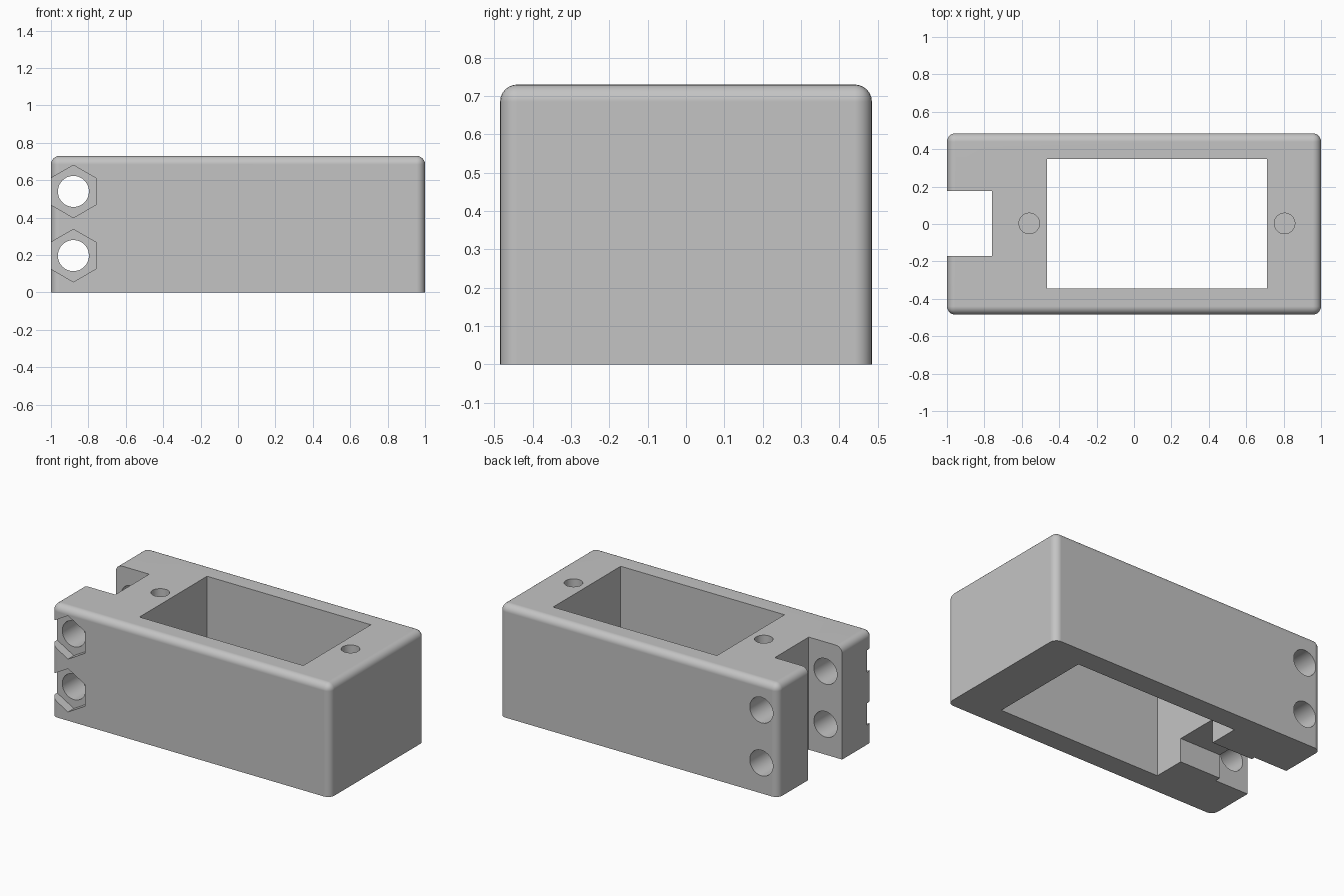
import bpy, bmesh, math
from mathutils import Matrix, Vector

if "Cube" in bpy.data.objects:
    bpy.data.objects.remove(bpy.data.objects["Cube"])

H, HALF_Y = 0.73, 0.485

grey = bpy.data.materials.new("plain grey")
grey.diffuse_color = (0.55, 0.55, 0.55, 1)
grey.use_nodes = True
grey.node_tree.nodes["Principled BSDF"].inputs["Base Color"].default_value = grey.diffuse_color


def make_object(name, bm):
    mesh = bpy.data.meshes.new(name)
    bm.to_mesh(mesh)
    bm.free()
    obj = bpy.data.objects.new(name, mesh)
    bpy.context.collection.objects.link(obj)
    return obj


def box(name, lo, hi, fillet=0):
    bm = bmesh.new()
    lo, hi = Vector(lo), Vector(hi)
    mat = Matrix.Translation((lo + hi) / 2) @ Matrix.Diagonal((*(hi - lo), 1))
    bmesh.ops.create_cube(bm, size=1, matrix=mat)
    if fillet:
        # round every edge except those around the base
        edges = [e for e in bm.edges if max(v.co.z for v in e.verts) > lo.z + 0.01]
        bmesh.ops.bevel(bm, geom=edges, offset=fillet, segments=6,
                        profile=0.5, affect='EDGES')
    return make_object(name, bm)


def prism(name, centre, radius, depth, sides, along_y=False):
    bm = bmesh.new()
    mat = Matrix.Translation(centre)
    if along_y:
        # first corner points up
        mat = mat @ Matrix.Rotation(math.pi / 2, 4, 'X') @ Matrix.Rotation(math.pi / 2, 4, 'Z')
    bmesh.ops.create_cone(bm, cap_ends=True, segments=sides, radius1=radius,
                          radius2=radius, depth=depth, matrix=mat)
    # make sure one corner sits on the vertical axis
    if along_y and sides == 6:
        top = max(v.co.z for v in bm.verts) - centre[2]
        if top < radius * 0.95:
            bmesh.ops.rotate(bm, verts=bm.verts, cent=centre,
                             matrix=Matrix.Rotation(math.pi / 6, 3, 'Y'))
    return make_object(name, bm)


# Rounded block
body = box("housing", (-1, -HALF_Y, 0), (1, HALF_Y, H), fillet=0.045)

# Main opening, end slot and cable channel under the bridge
cutters = [
    box("window_cutter", (-0.465, -0.345, -0.1), (0.71, 0.347, 1)),
    box("slot_cutter", (-1.2, -0.172, -0.1), (-0.76, 0.176, 1)),
    box("channel_cutter", (-0.9, -0.135, -0.1), (-0.4, 0.152, 0.155)),
]
# Blind screw holes in the top
for x in (-0.56, 0.805):
    cutters.append(prism("screw_cutter", (x, 0.003, H), 0.055, 0.6, 40))
# Cross bolt holes with hexagonal nut pockets in the front
for z in (0.197, 0.54):
    cutters.append(prism("bolt_cutter", (-0.88, 0, z), 0.083, 1.4, 48, True))
    cutters.append(prism("nut_cutter", (-0.88, -HALF_Y, z), 0.1405, 0.12, 6, True))

for c in cutters:
    c.hide_render = True
    mod = body.modifiers.new(c.name, 'BOOLEAN')
    mod.operation, mod.solver, mod.object = 'DIFFERENCE', 'EXACT', c

# Bake the cuts and remove the cutters
bpy.context.view_layer.update()
deps = bpy.context.evaluated_depsgraph_get()
mesh = bpy.data.meshes.new_from_object(body.evaluated_get(deps))
body.modifiers.clear()
body.data = mesh
mesh.name = "housing"
for c in cutters:
    bpy.data.objects.remove(c)

mesh.materials.clear()
mesh.materials.append(grey)

# Smooth fillets and holes, crisp edges elsewhere
bpy.context.view_layer.objects.active = body
body.select_set(True)
bpy.ops.object.shade_smooth_by_angle(angle=math.radians(30))
weighted = body.modifiers.new("flat_sides", 'WEIGHTED_NORMAL')
weighted.keep_sharp = True
